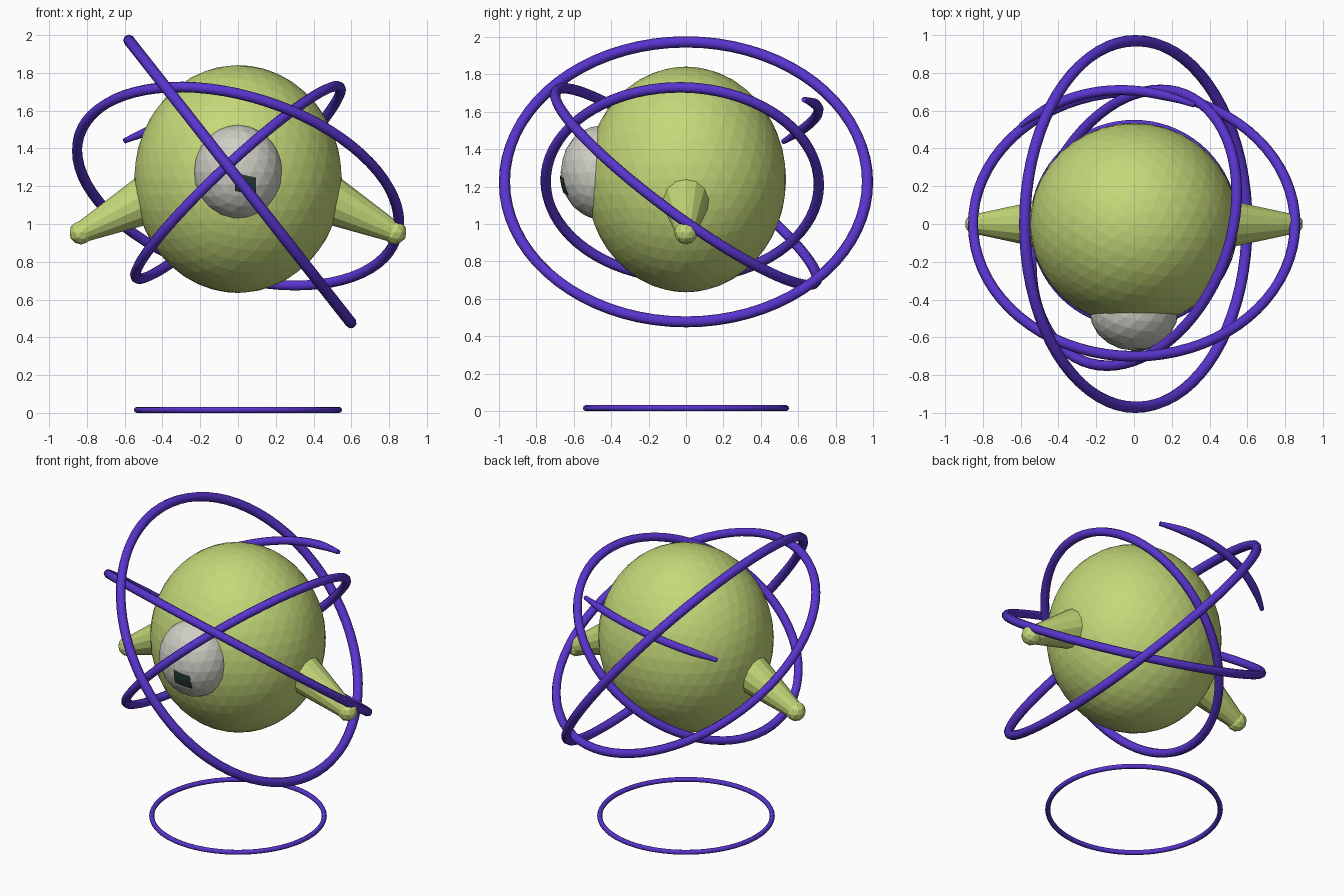
import bpy, bmesh, math
from mathutils import Vector, Matrix

cube = bpy.data.objects.get("Cube")
if cube:
    bpy.data.objects.remove(cube, do_unlink=True)


def material(name, rgb):
    m = bpy.data.materials.new(name)
    m.use_nodes = True
    m.diffuse_color = (*rgb, 1)
    m.node_tree.nodes["Principled BSDF"].inputs["Base Color"].default_value = (*rgb, 1)
    return m


GREEN = material("lime_skin", (0.55, 0.69, 0.19))
PURPLE = material("purple_orbit", (0.10, 0.035, 0.62))
WHITE = material("eye_white", (0.62, 0.62, 0.56))
DARK = material("pupil_dark", (0.02, 0.045, 0.04))


def add_mesh(name, mesh, *mats):
    mesh.name = name
    mesh.materials.clear()
    for m in mats:
        mesh.materials.append(m)
    obj = bpy.data.objects.new(name, mesh)
    bpy.context.collection.objects.link(obj)
    return obj


def finish(name, bm, *mats):
    mesh = bpy.data.meshes.new(name)
    bm.to_mesh(mesh)
    bm.free()
    return add_mesh(name, mesh, *mats)


def ellipsoid(bm, centre, radii, detail):
    mat = Matrix.Translation(centre) @ Matrix.Diagonal((*radii, 1))
    bmesh.ops.create_icosphere(bm, subdivisions=detail, radius=1, matrix=mat)


def tube(name, points, radii, closed=True):
    """Sweep a round section along a path and keep it as a mesh."""
    curve = bpy.data.curves.new(name, "CURVE")
    curve.dimensions = "3D"
    curve.bevel_depth = 1
    curve.bevel_resolution = 2
    curve.use_fill_caps = True
    spline = curve.splines.new("POLY")
    spline.points.add(len(points) - 1)
    for p, co, r in zip(spline.points, points, radii):
        p.co = (*co, 1)
        p.radius = r
    spline.use_cyclic_u = closed
    helper = bpy.data.objects.new(name + "_path", curve)
    bpy.context.collection.objects.link(helper)
    graph = bpy.context.evaluated_depsgraph_get()
    mesh = bpy.data.meshes.new_from_object(helper.evaluated_get(graph))
    bpy.data.objects.remove(helper, do_unlink=True)
    for poly in mesh.polygons:
        poly.use_smooth = True
    return add_mesh(name, mesh, PURPLE)


def ring(name, centre, u, v, radius, steps=72):
    c, u, v = Vector(centre), Vector(u), Vector(v)
    angles = [math.tau * i / steps for i in range(steps)]
    return tube(name, [c + u * math.cos(a) + v * math.sin(a) for a in angles], [radius] * steps)


# Round body
bm = bmesh.new()
ellipsoid(bm, (0, 0, 1.238), (0.55, 0.535, 0.603), 4)
finish("body", bm, GREEN)

# Eyeball with a small lid patch on top
EYE, EYE_R = Vector((0, -0.46, 1.275)), Vector((0.235, 0.21, 0.25))
bm = bmesh.new()
ellipsoid(bm, EYE, EYE_R, 3)
bm.normal_update()
for f in bm.faces:
    if f.normal.z > 0.88:
        f.material_index = 1
finish("eye", bm, WHITE, GREEN)

# Pupil patch laid over the eyeball
bm = bmesh.new()
bmesh.ops.create_grid(bm, x_segments=4, y_segments=4, size=1)
for vert in bm.verts:
    a, b = vert.co.x, vert.co.y
    x, z = 0.04 + 0.055 * a, -0.062 + 0.045 * b - 0.012 * a
    depth = math.sqrt(1 - (x / EYE_R.x) ** 2 - (z / EYE_R.z) ** 2)
    vert.co = EYE + Vector((x, -EYE_R.y * depth - 0.004, z))
bmesh.ops.solidify(bm, geom=bm.faces[:], thickness=0.005)
bmesh.ops.recalc_face_normals(bm, faces=bm.faces)
finish("pupil", bm, DARK)

# Tapered arms ending in round hands
for side, label in ((1, "left"), (-1, "right")):
    root, tip = Vector((side * 0.46, 0, 1.14)), Vector((side * 0.83, 0, 0.955))
    axis = tip - root
    bm = bmesh.new()
    turn = axis.to_track_quat("Z", "Y").to_matrix().to_4x4()
    bmesh.ops.create_cone(bm, cap_ends=True, segments=14, radius1=0.135, radius2=0.055,
                          depth=axis.length,
                          matrix=Matrix.Translation((root + tip) / 2) @ turn)
    finish(label + "_arm", bm, GREEN)
    bm = bmesh.new()
    ellipsoid(bm, tip, (0.064, 0.064, 0.064), 2)
    finish(label + "_hand", bm, GREEN)

# Orbit rings around the body
ring("outer_orbit", (0.01, 0, 1.225), (-0.588, 0, 0.748), (0, 0.97, 0), 0.03)
ring("wide_orbit", (0, 0, 1.2), (0.852, 0, -0.19), (0, -0.7, 0.49), 0.028)
ring("steep_orbit", (0, -0.02, 1.22), (0.525, 0, 0.51), (-0.14, -0.73, 0.01), 0.028)

# Short open arc behind the body, from a quadratic path
start, bend, end = Vector((-0.6, 0.52, 1.44)), Vector((-0.2, 0.83, 1.62)), Vector((0.32, 0.63, 1.665))
ts = [i / 20 for i in range(21)]
path = [start * (1 - t) ** 2 + bend * 2 * t * (1 - t) + end * t * t for t in ts]
tube("open_arc", path, [0.014 + 0.013 * min(1, 6 * t, 6 * (1 - t)) for t in ts], closed=False)

# Thin ring on the ground
ring("ground_ring", (0, 0, 0.016), (0.535, 0, 0), (0, 0.535, 0), 0.016)
